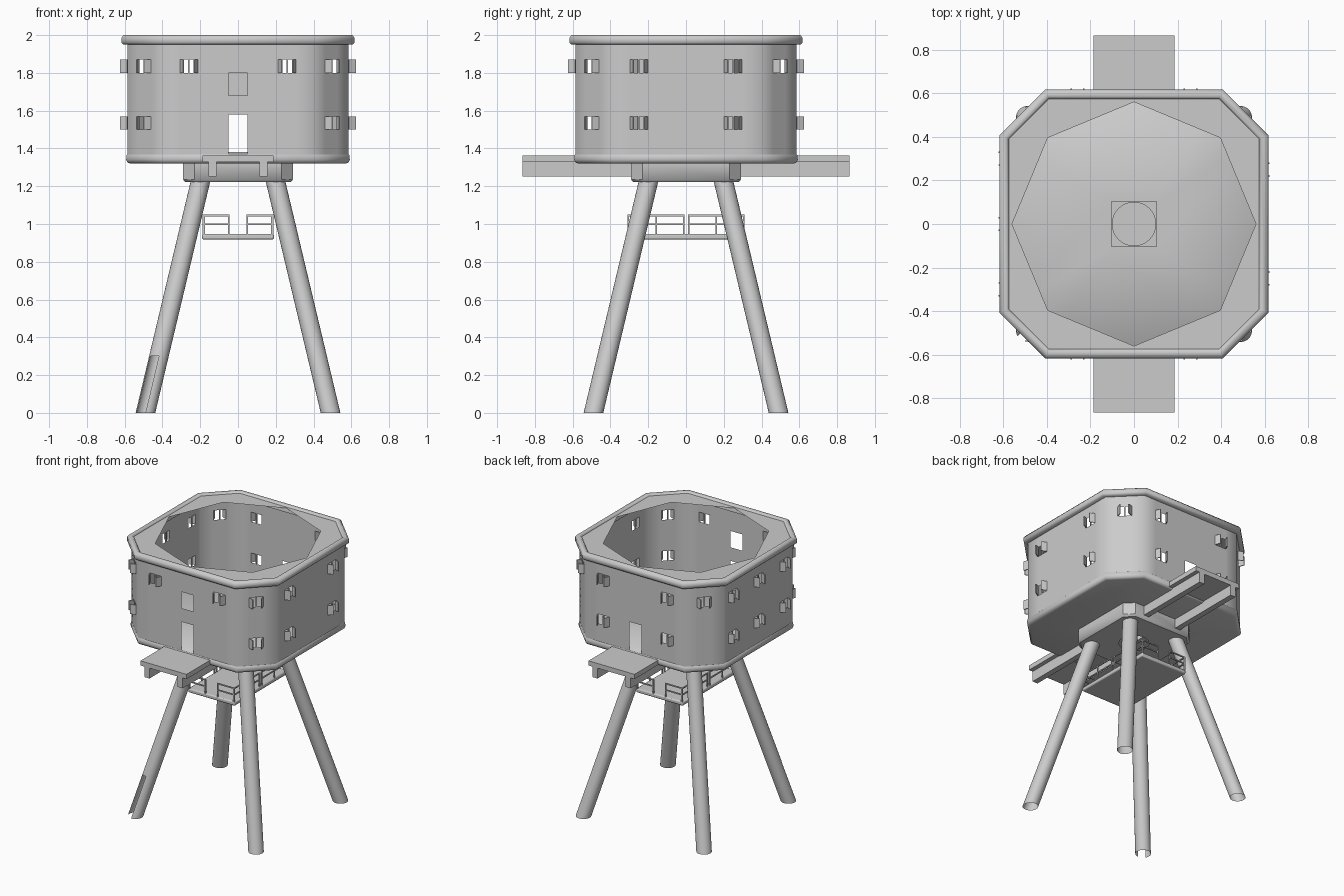
import bpy, bmesh, math
from mathutils import Matrix, Vector

if "Cube" in bpy.data.objects:
    bpy.data.objects.remove(bpy.data.objects["Cube"])

grey = bpy.data.materials.new("weathered_grey")
grey.use_nodes = True
grey.diffuse_color = (0.6, 0.6, 0.6, 1)
grey.node_tree.nodes["Principled BSDF"].inputs["Base Color"].default_value = grey.diffuse_color


def finish(name, bm, angle=50, recalc=False):
    bmesh.ops.remove_doubles(bm, verts=bm.verts, dist=0.0005)
    if recalc:
        bmesh.ops.recalc_face_normals(bm, faces=bm.faces)
    mesh = bpy.data.meshes.new(name)
    bm.to_mesh(mesh)
    bm.free()
    mesh.materials.append(grey)
    ob = bpy.data.objects.new(name, mesh)
    bpy.context.collection.objects.link(ob)
    bpy.ops.object.select_all(action='DESELECT')
    ob.select_set(True)
    bpy.context.view_layer.objects.active = ob
    bpy.ops.object.shade_smooth_by_angle(angle=math.radians(angle))
    return ob


def octagon(h, c, z):
    """Square of half width h with cut corners starting at c, front side first."""
    pts = [(-c, -h), (c, -h), (h, -c), (h, c), (c, h), (-c, h), (-h, c), (-h, -c)]
    return [Vector((x, y, z)) for x, y in pts]


def loft(bm, loops, closed=False):
    rings = [[bm.verts.new(p) for p in loop] for loop in loops]
    pairs = list(zip(rings, rings[1:] + rings[:1]))
    for a, b in pairs if closed else pairs[:-1]:
        n = len(a)
        for i in range(n):
            j = (i + 1) % n
            bm.faces.new((a[i], a[j], b[j], b[i]))
    return rings


def box(bm, lo, hi, matrix=Matrix()):
    lo, hi = Vector(lo), Vector(hi)
    m = matrix @ Matrix.Translation((lo + hi) / 2) @ Matrix.Diagonal((*(hi - lo), 1))
    bmesh.ops.create_cube(bm, size=1, matrix=m)


def circle(x, y, z, r, n):
    return [Vector((x + r * math.cos(2 * math.pi * i / n),
                    y + r * math.sin(2 * math.pi * i / n), z)) for i in range(n)]


# Walls: eight panels with window and door openings
UP, LOW = (1.80, 1.87), (1.50, 1.57)
HALF = 0.045
DOOR = (-0.05, 0.05, 1.37, 1.58)
HATCH = (-0.05, 0.05, 1.68, 1.80)
both = (UP, LOW)
windows = [
    [(-0.26, (UP,)), (0.26, (UP,))],
    [(0, both)],
    [(-0.25, both), (0.25, both)],
    [(0, (UP,))],
    [(-0.26, both), (0.26, both)],
    [(0, (UP,))],
    [(-0.3, both), (0, both), (0.3, both)],
    [(0, both)],
]
extra = {0: [DOOR, HATCH], 4: [DOOR]}
walls, frames = bmesh.new(), bmesh.new()
corners = octagon(0.586, 0.40, 0)
for k, wins in enumerate(windows):
    a, b = corners[k], corners[(k + 1) % 8]
    mid, along = (a + b) / 2, (b - a).normalized()
    half = (b - a).length / 2
    out = along.cross(Vector((0, 0, 1)))
    frame = Matrix.Translation(mid) @ Matrix((along, out, (0, 0, 1))).transposed().to_4x4()
    holes = [(s - HALF, s + HALF, *row) for s, rows in wins for row in rows]
    # Casements swung open on both jambs, with a centre bar
    for s0, s1, z0, z1 in holes:
        for s, turn in ((s0, 65), (s1, 115)):
            hinge = frame @ Matrix.Translation((s, 0, 0)) @ Matrix.Rotation(math.radians(turn), 4, 'Z')
            box(frames, (0, -0.003, z0), (0.04, 0.003, z1), hinge)
        c = (s0 + s1) / 2
        box(frames, (c - 0.004, -0.004, z0), (c + 0.004, 0.004, z1), frame)
    holes += extra.get(k, [])
    ss = sorted({-half, half, *(v for h in holes for v in h[:2])})
    zs = sorted({1.36, 1.96, *UP, *LOW, *DOOR[2:], *HATCH[2:]})
    for s0, s1 in zip(ss, ss[1:]):
        for z0, z1 in zip(zs, zs[1:]):
            sm, zm = (s0 + s1) / 2, (z0 + z1) / 2
            if any(h[0] < sm < h[1] and h[2] < zm < h[3] for h in holes):
                continue
            walls.faces.new([walls.verts.new(frame @ Vector((s, 0, z)))
                             for s, z in ((s0, z0), (s1, z0), (s1, z1), (s0, z1))])
finish("house_walls", walls)
finish("window_casements", frames, 30)

# Rounded roof rim
bm = bmesh.new()
profile = [(0.575, 1.95), (0.608, 1.95), (0.618, 1.96), (0.618, 1.985),
           (0.605, 2.0), (0.585, 2.0), (0.575, 1.99)]
loft(bm, [octagon(h, 0.4 + (h - 0.6) * 0.4, z) for h, z in profile], True)
finish("roof_rim", bm, 50, True)

# Roof deck with a large turned opening
bm = bmesh.new()
outer = [bm.verts.new(p) for p in octagon(0.58, 0.392, 1.99)]
inner = [bm.verts.new((0.56 * math.sin(i * math.pi / 4), -0.56 * math.cos(i * math.pi / 4), 1.99))
         for i in range(8)]
for i in range(8):
    # outer corners come in pairs, one opening corner facing each side
    j = (i + 1) % 8
    bm.faces.new((outer[i], outer[j], inner[i]))
    bm.faces.new((outer[j], inner[j], inner[i]))
finish("roof_deck", bm, 30)

# Floor slab with rounded edge and square hatch
bm = bmesh.new()
edge = [(0.575, 1.38), (0.59, 1.365), (0.592, 1.34), (0.585, 1.325), (0.57, 1.32)]
hatch = lambda z: octagon(0.103, 0.1025, z)
loops = [octagon(h, 0.4 + (h - 0.586) * 0.4, z) for h, z in edge]
loft(bm, [hatch(1.38)] + loops + [hatch(1.32)], True)
finish("floor_slab", bm, 50, True)

# Cap joining the legs, with a round shaft
bm = bmesh.new()
cap = [(0.29, 1.32), (0.29, 1.235), (0.28, 1.222)]
loft(bm, [octagon(h, h - 0.06, z) for h, z in cap])
turn = math.radians(-112.5)
shaft = [Vector((0.1 * math.cos(turn + i * math.pi / 16), 0.1 * math.sin(turn + i * math.pi / 16), 1.222))
         for i in range(32)]
rim = octagon(0.28, 0.22, 1.222)
for i in range(32):
    k, j = i // 4, (i + 1) % 32
    t0, t1 = (i % 4) / 4, (i % 4 + 1) / 4
    p, q = rim[k], rim[(k + 1) % 8]
    bm.faces.new([bm.verts.new(v) for v in (p.lerp(q, t0), shaft[i], shaft[j], p.lerp(q, t1))])
finish("leg_cap", bm, 40, True)

# Four splayed hollow legs, one with a torn slit near the foot
for sx, side in ((-1, "right"), (1, "left")):
    for sy, end in ((-1, "front"), (1, "back")):
        bm = bmesh.new()
        loops = []
        for z in (0, 0.3, 1.24):
            d = 0.49 - 0.29 * z / 1.22
            loops.append(circle(sx * d, sy * d, z, 0.052, 24))
        rings = loft(bm, loops)
        if sx < 0 and sy < 0:
            foot = set(rings[0])
            torn = [f for f in bm.faces if foot & set(f.verts)
                    and 205 < math.degrees(math.atan2(f.calc_center_median().y + 0.455,
                                                      f.calc_center_median().x + 0.455)) % 360 < 265]
            bmesh.ops.delete(bm, geom=torn, context='FACES')
        finish(f"{end}_{side}_leg", bm)

# Entrance landings on paired beams, front and back
for sy, end in ((-1, "front"), (1, "back")):
    bm = bmesh.new()
    y0, y1 = sorted((sy * 0.57, sy * 0.865))
    box(bm, (-0.187, y0, 1.328), (0.187, y1, 1.363))
    finish(f"{end}_landing", bm, 30)
    bm = bmesh.new()
    y0, y1 = sorted((sy * 0.27, sy * 0.865))
    for x in (-0.135, 0.135):
        box(bm, (x - 0.021, y0, 1.252), (x + 0.021, y1, 1.33))
    finish(f"{end}_landing_beams", bm, 30)

# Hanging platform between the legs
bm = bmesh.new()
box(bm, (-0.19, -0.31, 0.918), (0.19, 0.31, 0.948))
plat = finish("lower_platform", bm, 40)
bev = plat.modifiers.new("soft_edge", 'BEVEL')
bev.width, bev.segments = 0.008, 2

# Railings with gaps at the middle of each side
bm = bmesh.new()
R = 0.004


def railing(p, q):
    p, q = Vector(p), Vector(q)
    pad = Vector((R, R, R))
    for z in (0.998, 1.045):
        up = Vector((0, 0, z))
        box(bm, p + up - pad, q + up + pad)
    for t in (0, 0.5, 1) if (q - p).length > 0.2 else (0, 1):
        c = p.lerp(q, t)
        box(bm, c + Vector((-R, -R, 0.945)), c + Vector((R, R, 1.045)))


for s in (-1, 1):
    for lo, hi in ((-0.18, -0.05), (0.05, 0.18)):
        railing((lo, s * 0.305, 0), (hi, s * 0.305, 0))
    for lo, hi in ((-0.305, -0.012), (0.015, 0.305)):
        railing((s * 0.183, lo, 0), (s * 0.183, hi, 0))
finish("platform_railings", bm, 30)
